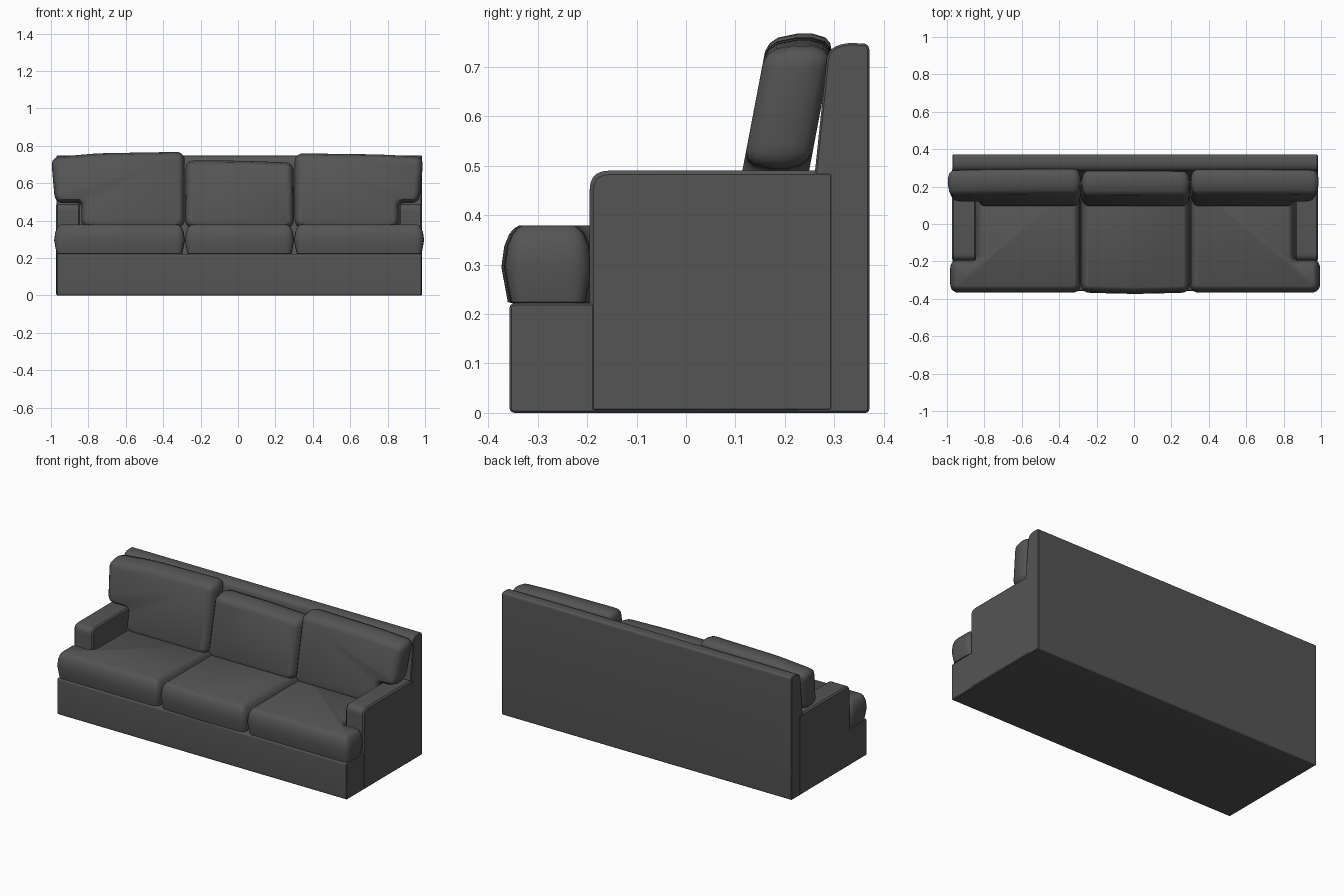
import bpy, bmesh, math
from mathutils import Vector

if "Cube" in bpy.data.objects:
    bpy.data.objects.remove(bpy.data.objects["Cube"])

fabric = bpy.data.materials.new("charcoal fabric")
fabric.diffuse_color = (0.09, 0.09, 0.09, 1)
fabric.use_nodes = True
fabric.node_tree.nodes["Principled BSDF"].inputs["Base Color"].default_value = fabric.diffuse_color


def rounded(points, default_r, steps=5):
    """Round each corner of a 2D outline; a third number overrides the radius."""
    out, n = [], len(points)
    for i, p in enumerate(points):
        r = p[2] if len(p) > 2 else default_r
        c = Vector(p[:2])
        a = c + (Vector(points[i - 1][:2]) - c).normalized() * r
        b = c + (Vector(points[(i + 1) % n][:2]) - c).normalized() * r
        for k in range(steps + 1):
            t = k / steps
            out.append(a * (1 - t) ** 2 + c * 2 * t * (1 - t) + b * t * t)
    return out


def loft(name, points, radius, rings, place):
    """Stack inset copies of an outline: rings are (inset, height) pairs."""
    pts = rounded(points, radius)
    n = len(pts)
    area = sum(pts[i - 1].cross(pts[i]) for i in range(n))
    side = 1 if area > 0 else -1
    bm = bmesh.new()
    loops = []
    for inset, h in rings:
        loop = []
        for i, p in enumerate(pts):
            t = (pts[(i + 1) % n] - pts[i - 1]).normalized()
            q = p + Vector((-t.y, t.x)) * side * inset
            loop.append(bm.verts.new(place(q.x, q.y, h)))
        loops.append(loop)
    for lo, hi in zip(loops, loops[1:]):
        for i in range(n):
            bm.faces.new((lo[i - 1], lo[i], hi[i], hi[i - 1]))
    bm.faces.new(loops[0])
    bm.faces.new(loops[-1])
    bmesh.ops.recalc_face_normals(bm, faces=bm.faces)
    mesh = bpy.data.meshes.new(name)
    bm.to_mesh(mesh)
    bm.free()
    mesh.materials.append(fabric)
    ob = bpy.data.objects.new(name, mesh)
    bpy.context.collection.objects.link(ob)
    bpy.ops.object.select_all(action='DESELECT')
    ob.select_set(True)
    bpy.context.view_layer.objects.active = ob
    bpy.ops.object.shade_smooth_by_angle(angle=math.radians(35))


MID = 0.006  # the frame sits slightly to the right


def across(y, z, x):
    return (x + MID, y, z)


def bevelled(x0, x1, b=0.004):
    return [(b, x0), (0, x0 + b), (0, x1 - b), (b, x1)]


# Frame: base and leaning back panel
loft("base", [(-0.357, 0), (0.36, 0), (0.36, 0.222), (-0.357, 0.222)], 0.012,
     bevelled(-0.976, 0.976), across)
loft("back_panel",
     [(0.22, 0.1), (0.287, 0.738, 0.025), (0.325, 0.748), (0.371, 0.747, 0.015),
      (0.371, 0), (0.22, 0)], 0.01, bevelled(-0.977, 0.977), across)

# Arms
arm = [(-0.195, 0), (-0.195, 0.49, 0.04), (0.3, 0.49), (0.3, 0)]
loft("left_arm", arm, 0.01, bevelled(-0.978, -0.85, 0.008), across)
loft("right_arm", arm, 0.01, bevelled(0.855, 0.978, 0.008), across)

# Seat cushions: the outer two wrap round the arm fronts
seat_rings = [(0.03, 0.22), (0.013, 0.224), (0.0, 0.295), (0.006, 0.338),
              (0.016, 0.362), (0.027, 0.374), (0.036, 0.379)]


def flat(x, y, h):
    return (x, y, h)


def wing_seat(inner, outer, arm_x):
    return [(inner, -0.367), (outer, -0.367), (outer, -0.19),
            (arm_x, -0.19, 0.02), (arm_x, 0.24), (inner, 0.24)]


loft("left_seat_cushion", wing_seat(-0.284, -0.983, -0.85), 0.05, seat_rings, flat)
loft("right_seat_cushion", wing_seat(0.3, 0.995, 0.862), 0.05, seat_rings, flat)
loft("middle_seat_cushion",
     [(-0.284, -0.367), (0.006, -0.374), (0.3, -0.367), (0.3, 0.24), (-0.284, 0.24)],
     0.05, seat_rings, flat)

# Back cushions: the outer two rest over the arms
back_rings = [(0.036, -0.069), (0.02, -0.063), (0.008, -0.048), (0, -0.01),
              (0, 0.02), (0.008, 0.048), (0.02, 0.06), (0.036, 0.066)]


def leaning(x, z, h):
    return (x, 0.183 + h + 0.19 * (z - 0.49), z)


def wing_back(inner, outer, arm_x, z_in, z_mid, z_out):
    s = math.copysign(1, outer)
    return [(inner, 0.36), (inner, z_in), (s * 0.75, z_mid), (outer, z_out),
            (outer - s * 0.022, 0.493), (arm_x, 0.493, 0.02), (arm_x, 0.36)]


loft("left_back_cushion", wing_back(-0.285, -1.0, -0.838, 0.768, 0.76, 0.738),
     0.05, back_rings, leaning)
loft("right_back_cushion", wing_back(0.303, 0.992, 0.862, 0.76, 0.754, 0.742),
     0.05, back_rings, leaning)
loft("middle_back_cushion",
     [(-0.284, 0.36), (-0.28, 0.722), (0.01, 0.72), (0.297, 0.71), (0.3, 0.36)],
     0.05, back_rings, leaning)
